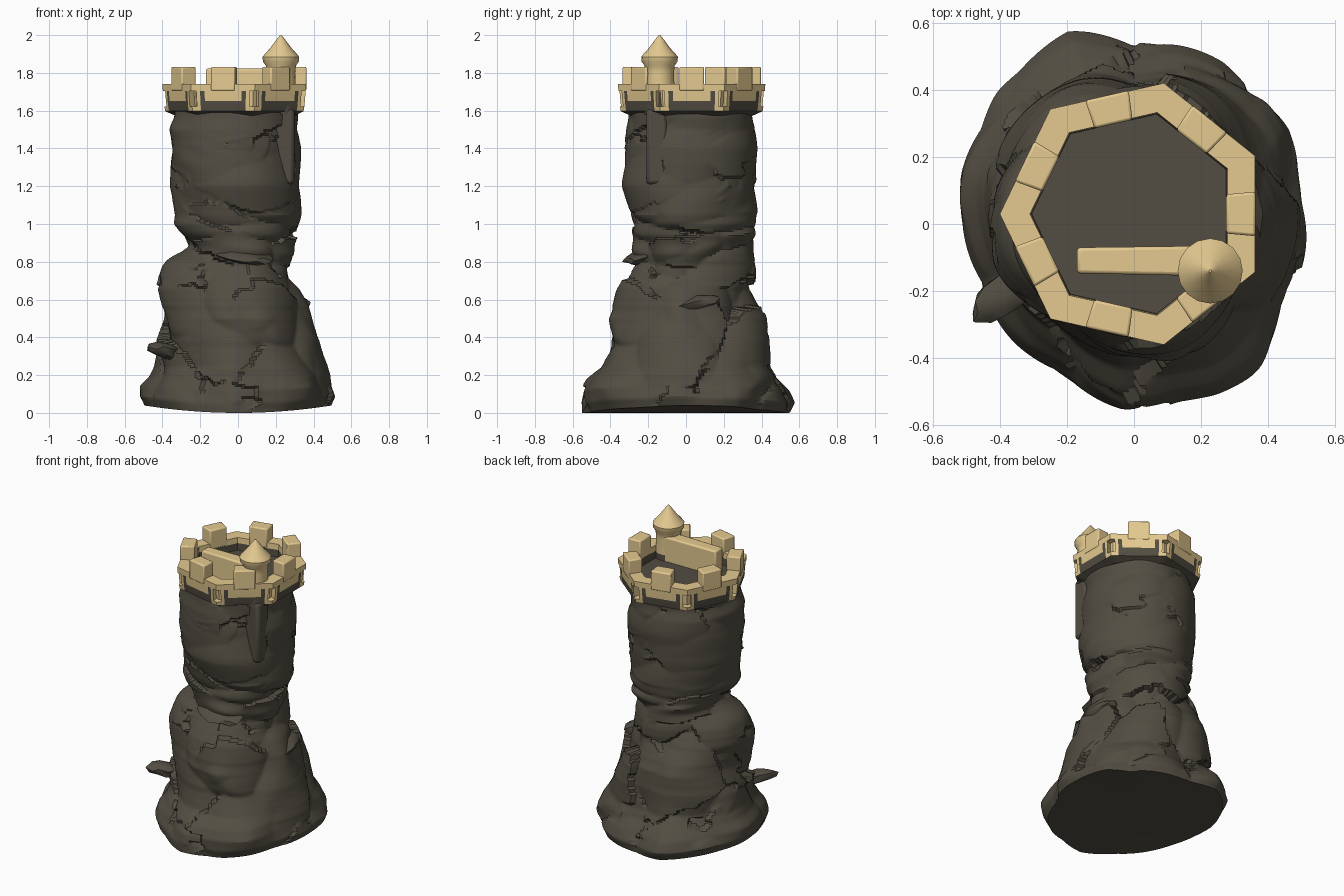
import bpy, bmesh, math
from mathutils import Vector, noise, Matrix

if "Cube" in bpy.data.objects:
    bpy.data.objects.remove(bpy.data.objects["Cube"])

def material(name, rgb):
    m = bpy.data.materials.new(name)
    m.diffuse_color = (*rgb, 1)
    m.use_nodes = True
    m.node_tree.nodes["Principled BSDF"].inputs["Base Color"].default_value = m.diffuse_color
    return m

ROCK = material("dark rock", (0.085, 0.075, 0.055))
SAND = material("pale sandstone", (0.78, 0.59, 0.28))

def finish(bm, name, mats, angle=35, bevel=0):
    bmesh.ops.recalc_face_normals(bm, faces=bm.faces)
    me = bpy.data.meshes.new(name)
    bm.to_mesh(me)
    bm.free()
    ob = bpy.data.objects.new(name, me)
    bpy.context.collection.objects.link(ob)
    for m in mats:
        me.materials.append(m)
    if bevel:
        b = ob.modifiers.new("soft edges", 'BEVEL')
        b.width, b.segments = bevel, 2
    bpy.ops.object.select_all(action='DESELECT')
    ob.select_set(True)
    bpy.context.view_layer.objects.active = ob
    bpy.ops.object.shade_smooth_by_angle(angle=math.radians(angle))
    return ob

def bridge(bm, a, b):
    n = len(a)
    return [bm.faces.new((a[i], a[(i + 1) % n], b[(i + 1) % n], b[i])) for i in range(n)]

def lerp_table(table, x):
    for p, q in zip(table, table[1:]):
        if x <= q[0]:
            t = (x - p[0]) / (q[0] - p[0])
            return [u + (v - u) * t for u, v in zip(p[1:], q[1:])]
    return list(table[-1][1:])

# Rocky shaft: z, then reach to -x, +x, -y, +y
PROFILE = [(0.0, .51, .51, .54, .54), (.05, .53, .53, .55, .56), (.12, .50, .51, .54, .54),
           (.18, .46, .495, .50, .50), (.24, .45, .475, .43, .46), (.35, .46, .43, .40, .45),
           (.50, .43, .38, .40, .44), (.65, .43, .34, .34, .37), (.78, .38, .29, .29, .37),
           (.88, .29, .30, .28, .36), (1.0, .33, .34, .29, .37), (1.2, .37, .33, .34, .37),
           (1.4, .36, .34, .33, .38), (1.5, .365, .32, .32, .37), (1.56, .34, .33, .31, .36),
           (1.62, .34, .33, .31, .36)]
# Foot outline: angle in degrees, radius
FOOT = [(0, .53), (30, .555), (45, .52), (60, .54), (90, .54), (110, .59), (135, .56), (165, .55),
        (180, .52), (200, .50), (225, .50), (240, .50), (266, .56), (285, .535), (297, .55),
        (315, .54), (332, .51), (360, .53)]

def slabs(p, scale, stretch):
    # overlapping tilted plates that meet in creases
    q = Vector((p.x * scale, p.y * scale, p.z * stretch + 1.3 * p.x - 0.9 * p.y))
    q += 0.25 * noise.noise_vector(p * 3)
    dist, pts = noise.voronoi(q)
    best = -9
    for d, c in zip(dist, pts):
        tilt = noise.noise_vector(c * 7.31 + Vector((3.7, 1.2, 9.1))).normalized()
        best = max(best, 0.5 * noise.noise(c * 5.77) - 0.75 * d + 0.55 * tilt.dot(q - c))
    return best

bm = bmesh.new()
rings, SEG, ROWS = [], 180, 150
for r in range(ROWS + 1):
    z = 1.62 * r / ROWS
    xl, xr, yl, yr = lerp_table(PROFILE, z)
    low = max(0, min(1, (1.05 - z) / 0.25))
    foot = max(0, min(1, (0.42 - z) / 0.25))
    amp = (0.04 + 0.085 * low) * min(1, z / 0.15 + 0.2) * min(1, (1.68 - z) / 0.12)
    points, ks = [], []
    for s in range(SEG):
        a = math.tau * s / SEG
        c, d = math.cos(a), math.sin(a)
        p = Vector((c * (xr if c > 0 else xl), d * (yr if d > 0 else yl), z))
        want = lerp_table(FOOT, 360 * s / SEG)[0]
        p.xy *= 1 + foot * (want / 0.54 - 1) * 0.9
        points.append((p, Vector((c, d, 0))))
        ks.append(slabs(p, 3.0 if low else 2.6, 3.2 + 2.2 * (1 - low)))
    mean = sum(ks) / SEG
    ring = []
    for (p, n), k in zip(points, ks):
        p = p + n * (amp * (k - mean) - 0.006 - 0.008 * low * (1 - foot))
        p.z += 0.16 * p.x ** 2 * max(0, 1 - z / 0.3)
        ring.append(bm.verts.new(p))
    rings.append(ring)
for a, b in zip(rings, rings[1:]):
    bridge(bm, a, b)
hub = bm.verts.new((0.05, 0, 0))
for i in range(SEG):
    bm.faces.new((hub, rings[0][(i + 1) % SEG], rings[0][i]))
bm.faces.new(rings[-1])
finish(bm, "rock_shaft", [ROCK], 28)

# Shards jutting from the rock: centre, size, tilt
for loc, size, tilt in [((-.40, -.22, .33), (.10, .06, .04), (.1, .2, .55)),
                        ((.30, .06, .57), (.08, .13, .05), (.2, -.3, .2)),
                        ((.03, -.24, .83), (.15, .10, .03), (.3, .1, 0))]:
    bm = bmesh.new()
    bmesh.ops.create_icosphere(bm, subdivisions=2, radius=1)
    for v in bm.verts:
        v.co *= 1 + 0.35 * noise.noise(v.co * 1.3 + Vector(loc) * 5)
    rot = Matrix.Rotation(tilt[2], 4, 'Z') @ Matrix.Rotation(tilt[1], 4, 'Y') @ Matrix.Rotation(tilt[0], 4, 'X')
    bm.transform(Matrix.Translation(loc) @ rot @ Matrix.Diagonal((*size, 1)))
    finish(bm, "rock_shard", [ROCK], 40)

# Pilaster under the turret
bm = bmesh.new()
bmesh.ops.create_cube(bm, size=1)
bm.transform(Matrix.Translation((.238, -.155, 1.41)) @ Matrix.Diagonal((.12, .11, .40, 1)))
finish(bm, "pilaster", [ROCK], 50, 0.02)

# Seven-sided parapet
CENTRE, N = Vector((0, .03, 0)), 7

def side_point(k, t, radius, z):
    def corner(i):
        a = math.pi + math.tau * i / N
        return Vector((math.cos(a), math.sin(a), 0)) * radius
    p = CENTRE + corner(k).lerp(corner(k + 1), t)
    p.z = z
    return p

STEPS = [0, .08, .14, .21, .32, .68, .79, .86, .92]
ROW = [(.335, 1.575), (.385, 1.597), (.39, 1.622), (.393, 1.65), (.398, 1.705), (.40, 1.742),
       (.31, 1.742), (.308, 1.705), (.305, 1.66)]
bm = bmesh.new()
loops = [[bm.verts.new(side_point(k, t, r, z)) for k in range(N) for t in STEPS] for r, z in ROW]
windows = []
for r, (a, b) in enumerate(zip(loops, loops[1:])):
    for i, f in enumerate(bridge(bm, a, b)):
        step = i % len(STEPS)
        at_corner = step in (0, 1, 7, 8)
        top_gold = 4 <= r <= 6
        f.material_index = int(top_gold or (r >= 1 and r < 4 and at_corner) or (r == 3 and step in (3, 4, 5)))
        if step in (0, 8) and r in (2, 3):
            windows.append(f)
bm.faces.new(loops[-1]).material_index = 0
bm.faces.new(loops[0])
# recessed loopholes on the corners
bm.normal_update()
out = bmesh.ops.extrude_face_region(bm, geom=windows)
for v in [g for g in out['geom'] if isinstance(g, bmesh.types.BMVert)]:
    flat = v.co - CENTRE
    flat.z = 0
    v.co -= flat.normalized() * 0.04
bmesh.ops.delete(bm, geom=[f for f in windows if f.is_valid], context='FACES_ONLY')
finish(bm, "parapet", [ROCK, SAND], 25)

# Merlons in the middle of each side
for k in range(N):
    bm = bmesh.new()
    low, high = [[bm.verts.new(side_point(k, t, r, z)) for t, r in
                  ((.31, .402), (.69, .402), (.72, .305), (.28, .305))] for z in (1.705, 1.832)]
    bridge(bm, low, high)
    bm.faces.new(low)
    bm.faces.new(high)
    finish(bm, "merlon", [SAND], 35, 0.008)

# Inner wall running to the turret
bm = bmesh.new()
low, high = [[bm.verts.new((x, y, z)) for x, y in ((-.17, -.147), (.22, -.155), (.22, -.065), (-.17, -.07))]
             for z in (1.65, 1.822)]
for f in bridge(bm, low, high):
    f.material_index = 0
bm.faces.new(low)
bm.faces.new(high)
finish(bm, "inner_wall", [SAND], 35, 0.01)

# Turret with a pointed cap
bm = bmesh.new()
prev = None
for r, z in [(.08, 1.58), (.08, 1.70), (.076, 1.80), (.08, 1.838), (.095, 1.86), (.097, 1.885),
             (.085, 1.90), (.055, 1.933), (.028, 1.97), (.004, 2.0)]:
    ring = [bm.verts.new((.227 + r * math.cos(math.tau * i / 16), -.14 + r * math.sin(math.tau * i / 16), z))
            for i in range(16)]
    if prev:
        for f in bridge(bm, prev, ring):
            f.material_index = int(z > 1.70)
    else:
        bm.faces.new(ring)
    prev = ring
bm.faces.new(prev).material_index = 1
finish(bm, "turret", [ROCK, SAND], 40)
